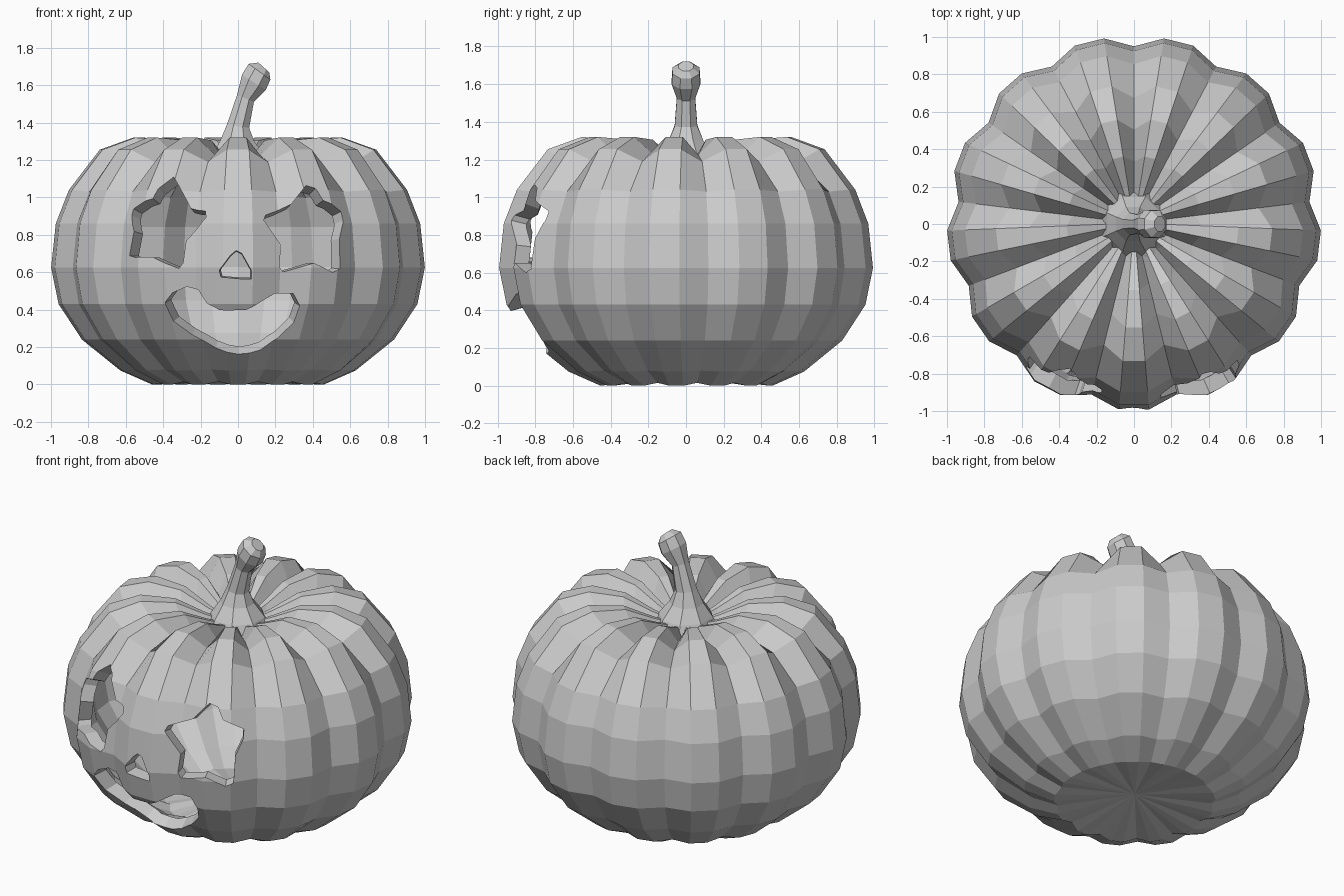
import bpy, bmesh
from math import sin, cos, radians, pi, sqrt

if "Cube" in bpy.data.objects:
    bpy.data.objects.remove(bpy.data.objects["Cube"])

CENTRE_Z = 0.65
SHIFT_Y = 0.005
SEGS = 39          # 13 lobes, 3 segments each

# (ridge r, ridge z, groove r, groove z) from bottom to top
PROFILE = [
    (.46, 0, .44, .015), (.63, .075, .59, .08), (.835, .24, .79, .24),
    (.96, .43, .91, .43), (1.0, .625, .945, .625), (.975, .86, .92, .86),
    (.905, 1.04, .85, 1.03), (.74, 1.255, .67, 1.19), (.56, 1.32, .5, 1.225),
    (.36, 1.305, .33, 1.2), (.2, 1.23, .18, 1.16),
]


def make_object(name, bm):
    bmesh.ops.recalc_face_normals(bm, faces=bm.faces[:])
    me = bpy.data.meshes.new(name)
    bm.to_mesh(me)
    bm.free()
    ob = bpy.data.objects.new(name, me)
    bpy.context.collection.objects.link(ob)
    return ob


def bridge(bm, a, b):
    n = len(a)
    for i in range(n):
        j = (i + 1) % n
        bm.faces.new((a[i], a[j], b[j], b[i]))


def lobed_body(name, s):
    """Ribbed body, scaled by s about its middle."""
    bm = bmesh.new()

    def vert(x, y, z):
        return bm.verts.new((x * s, y * s + SHIFT_Y, CENTRE_Z + (z - CENTRE_Z) * s))

    rings = []
    for rr, rz, gr, gz in PROFILE:
        ring = []
        for k in range(SEGS):
            a = pi / 2 + k * 2 * pi / SEGS
            r, z = (gr, gz) if k % 3 == 0 else (rr, rz)
            ring.append(vert(r * cos(a), r * sin(a), z))
        rings.append(ring)
    for a, b in zip(rings, rings[1:]):
        bridge(bm, a, b)
    for ring, z in ((rings[0], .05), (rings[-1], 1.15)):
        pole = vert(0, 0, z)
        for i in range(SEGS):
            bm.faces.new((ring[i], ring[(i + 1) % SEGS], pole))
    return make_object(name, bm)


def skin_depth(x, z):
    """Approximate y of the front skin at (x, z)."""
    for a, b in zip(PROFILE, PROFILE[1:]):
        if a[1] <= z <= b[1]:
            t = (z - a[1]) / (b[1] - a[1])
            r = .98 * (a[0] + t * (b[0] - a[0]))
            return -sqrt(r * r - x * x)


def add_cutter(bm, outline):
    """Cone toward the body's middle, passing through an outline on the skin."""
    loops = []
    for plane in (-1.3, -.45):
        loop = []
        for x, z in outline:
            t = plane / skin_depth(x, z)
            loop.append(bm.verts.new((x * t, plane, CENTRE_Z + (z - CENTRE_Z) * t)))
        loops.append(loop)
    bridge(bm, *loops)
    bm.faces.new(loops[0])
    bm.faces.new(loops[1])


# Face openings as seen from the front
left_eye = [(-.34, 1.105), (-.42, 1.045), (-.45, .99), (-.57, .945), (-.58, .91),
            (-.56, .82), (-.59, .69), (-.55, .68), (-.45, .68), (-.32, .62),
            (-.30, .65), (-.285, .77), (-.175, .9), (-.18, .935), (-.26, .95), (-.30, 1.03)]
right_eye = [(.36, 1.06), (.41, 1.045), (.45, .98), (.56, .93), (.57, .88),
             (.54, .78), (.54, .62), (.5, .6), (.4, .65), (.25, .6),
             (.23, .63), (.24, .75), (.14, .88), (.15, .91), (.29, .97)]
nose = [(-.01, .715), (.02, .7), (.07, .61), (.07, .565), (.02, .565),
        (-.09, .575), (-.1, .61), (-.04, .69)]
mouth = [(-.385, .44), (-.35, .49), (-.28, .52), (-.22, .5), (-.17, .43), (-.1, .4),
         (.04, .4), (.12, .44), (.2, .48), (.3, .485), (.33, .42), (.3, .33),
         (.22, .24), (.12, .18), (0, .165), (-.12, .19), (-.25, .26), (-.34, .34)]

# Hollow carved body
body = lobed_body("pumpkin_body", 1.0)
cavity = lobed_body("cavity_cutter", .915)
bm = bmesh.new()
for outline in (left_eye, right_eye, nose, mouth):
    add_cutter(bm, outline)
face = make_object("face_cutter", bm)

bpy.context.view_layer.objects.active = body
for cutter in (cavity, face):
    cutter.hide_render = True
    mod = body.modifiers.new(cutter.name, 'BOOLEAN')
    mod.operation = 'DIFFERENCE'
    mod.solver = 'EXACT'
    mod.object = cutter
    bpy.ops.object.modifier_apply(modifier=mod.name)
for cutter in (cavity, face):
    bpy.data.objects.remove(cutter)

# Stem: rings of (x, z, radius, lean in degrees)
STEM = [(0, 1.15, .18, 0), (0, 1.22, .15, 0), (-.005, 1.3, .095, 0), (.0, 1.38, .062, 8),
        (.04, 1.53, .05, 22), (.085, 1.615, .078, 33), (.115, 1.672, .074, 36),
        (.138, 1.695, .04, 42)]
bm = bmesh.new()
rings = []
for x, z, r, lean in STEM:
    t = radians(lean)
    ring = []
    for k in range(8):
        a = (k + .5) * pi / 4
        u, v = r * 1.05 * cos(a), r * 1.05 * sin(a)
        ring.append(bm.verts.new((x + u * cos(t), v, z - u * sin(t))))
    rings.append(ring)
for a, b in zip(rings, rings[1:]):
    bridge(bm, a, b)
bm.faces.new(rings[0])
bm.faces.new(rings[-1])
make_object("stem", bm)
